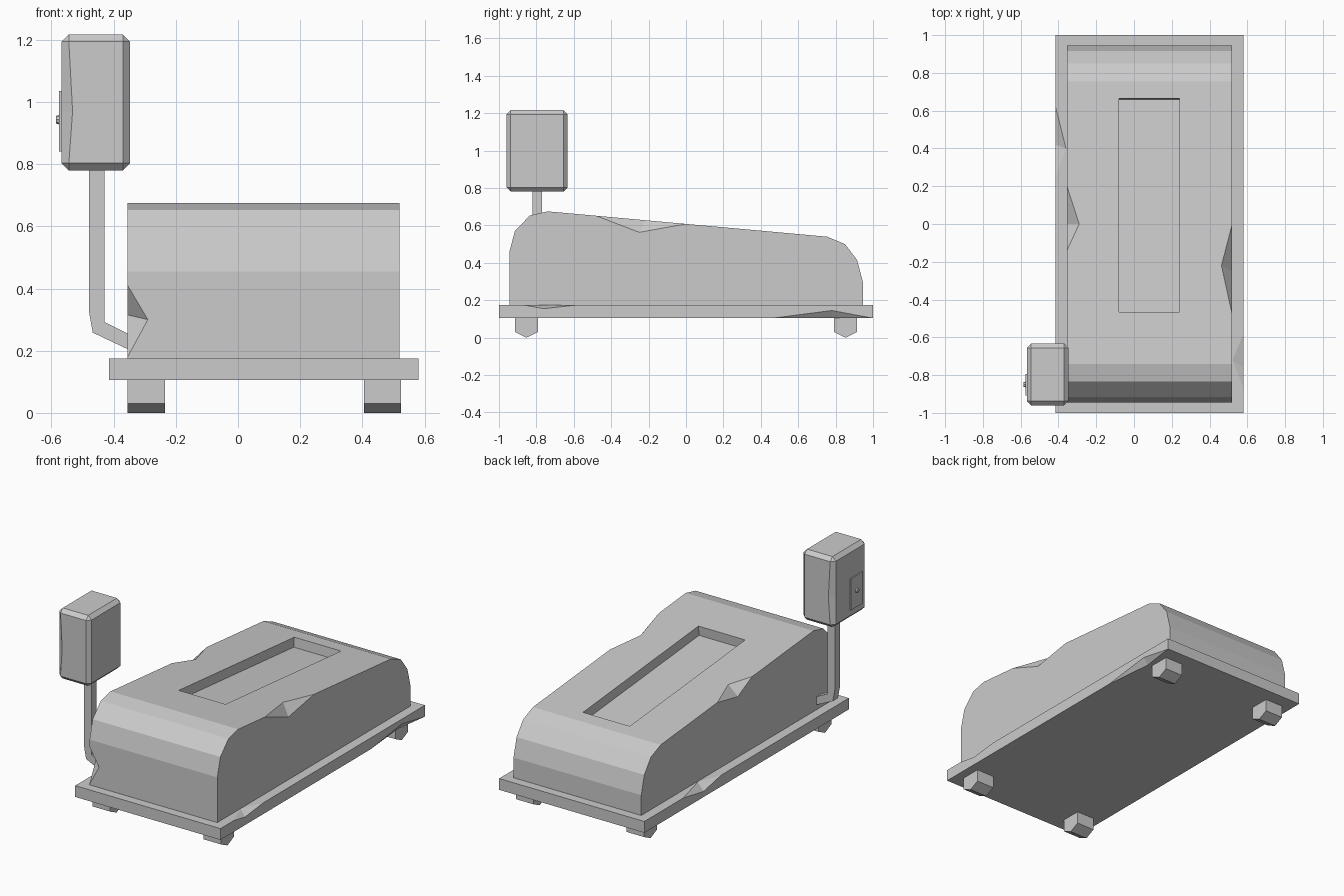
import bpy, bmesh
from mathutils import Vector

old = bpy.data.objects.get("Cube")
if old:
    bpy.data.objects.remove(old, do_unlink=True)

grey = bpy.data.materials.new("plain_grey")
grey.use_nodes = True
GREY = (0.6, 0.6, 0.6, 1)
grey.diffuse_color = GREY
grey.node_tree.nodes["Principled BSDF"].inputs["Base Color"].default_value = GREY


def make(name, bm):
    bmesh.ops.recalc_face_normals(bm, faces=bm.faces)
    mesh = bpy.data.meshes.new(name)
    bm.to_mesh(mesh)
    bm.free()
    mesh.materials.append(grey)
    ob = bpy.data.objects.new(name, mesh)
    bpy.context.collection.objects.link(ob)
    return ob


def prism(name, points, depth):
    """Extrude a planar outline by a vector."""
    bm = bmesh.new()
    face = bm.faces.new([bm.verts.new(p) for p in points])
    ext = bmesh.ops.extrude_face_region(bm, geom=[face], use_keep_orig=True)
    new = [v for v in ext["geom"] if isinstance(v, bmesh.types.BMVert)]
    bmesh.ops.translate(bm, verts=new, vec=depth)
    return make(name, bm)


def box(name, lo, hi):
    (x0, y0, z0), (x1, y1, z1) = lo, hi
    outline = [(x0, y0, z0), (x1, y0, z0), (x1, y1, z0), (x0, y1, z0)]
    return prism(name, outline, (0, 0, z1 - z0))


def apply_all(ob):
    bpy.context.view_layer.objects.active = ob
    for mod in list(ob.modifiers):
        bpy.ops.object.modifier_apply(modifier=mod.name)


def cut(target, cutter):
    cutter.hide_render = True
    mod = target.modifiers.new("cut", 'BOOLEAN')
    mod.operation, mod.solver, mod.object = 'DIFFERENCE', 'EXACT', cutter
    apply_all(target)
    bpy.data.objects.remove(cutter, do_unlink=True)


def chip(target, a, b, c, d):
    """Knock a piece out of edge a-b, down to c and d on the two faces beside it."""
    a, b, c, d = (Vector(p) for p in (a, b, c, d))
    out = (a + b) / 2 + ((a + b) - (c + d)) / 2
    bm = bmesh.new()
    for p in (a, b, c + (c - d) * 0.3, d + (d - c) * 0.3, out):
        bm.verts.new(p)
    bmesh.ops.convex_hull(bm, input=bm.verts)
    cut(target, make("chip_cutter", bm))


# Base slab with worn edges
L, R = -0.415, 0.58
LOW, TOP = 0.105, 0.175
slab = box("base_slab", (L, -1, LOW), (R, 1, TOP))
chip(slab, (R, 0.47, LOW), (R, 0.995, LOW), (R, 0.78, 0.145), (0.55, 0.78, LOW))
chip(slab, (R, -0.87, TOP), (R, -0.58, TOP), (R, -0.76, 0.155), (0.522, -0.72, TOP))
chip(slab, (L, 0.25, TOP), (L, 0.62, TOP), (L, 0.42, 0.14), (-0.36, 0.4, TOP))

# Feet with a blunt point underneath
for x, side in ((-0.355, "right"), (0.405, "left")):
    for y, end in ((-0.853, "front"), (0.853, "back")):
        w = 0.0625
        prism(f"foot_{end}_{side}",
              [(x, y - w, LOW), (x, y - w, 0.03), (x, y, 0),
               (x, y + w, 0.03), (x, y + w, LOW)], (0.12, 0, 0))

# Body: sloping top with rounded front and back
BL, BR, FRONT = -0.355, 0.52, -0.945
SLOPE = -0.0906


def top(y):
    return 0.675 + (y + 0.74) * SLOPE


profile = [(FRONT, TOP), (FRONT, 0.455), (-0.915, 0.57), (-0.835, 0.653), (-0.74, top(-0.74)),
           (0.755, top(0.755)), (0.85, 0.5), (0.915, 0.415), (0.945, 0.3), (0.945, TOP)]
body = prism("body", [(BL, y, z) for y, z in profile], (BR - BL, 0, 0))

# Long tray sunk square to the sloping top
normal = Vector((0, -SLOPE, 1)).normalized()
corners = [Vector((x, y, top(y))) + normal * 0.05
           for x, y in ((-0.08, -0.465), (0.24, -0.465), (0.24, 0.665), (-0.08, 0.665))]
cut(body, prism("tray_cutter", corners, normal * -0.11))

# Chipped body edges
chip(body, (BR, -0.48, top(-0.48)), (BR, 0, top(0)),
     (BR, -0.25, 0.563), (0.463, -0.22, top(-0.22)))
chip(body, (BL, -0.14, top(-0.14)), (BL, 0.2, top(0.2)),
     (BL, 0, 0.55), (-0.29, 0, top(0)))
chip(body, (BL, FRONT, 0.18), (BL, FRONT, 0.41),
     (-0.29, FRONT, 0.3), (BL, -0.88, 0.315))

# Bent arm rising from the side of the body
arm = [(-0.34, 0.198), (-0.467, 0.258), (-0.48, 0.33), (-0.48, 0.8),
       (-0.43, 0.8), (-0.43, 0.293), (-0.34, 0.248)]
prism("support_arm", [(x, -0.82, z) for x, z in arm], (0, 0.05, 0))

# Control box with bevelled, slightly worn edges
control = box("control_box", (-0.567, -0.96, 0.78), (-0.347, -0.633, 1.217))
bevel = control.modifiers.new("bevel", 'BEVEL')
bevel.width, bevel.segments = 0.023, 1
apply_all(control)
bm = bmesh.new()
bm.from_mesh(control.data)
bmesh.ops.bisect_plane(bm, geom=bm.verts[:] + bm.edges[:] + bm.faces[:],
                       plane_co=(0, 0, 0.97), plane_no=(0, 0, 1))
for v in bm.verts:
    if abs(v.co.z - 0.97) < 0.001 and -0.56 < v.co.x < -0.5:
        v.co.x += 0.012
bm.to_mesh(control.data)
bm.free()

# Side panel with a small knob
box("side_panel", (-0.575, -0.908, 0.84), (-0.56, -0.793, 1.035))
bm = bmesh.new()
bmesh.ops.create_cone(bm, cap_ends=True, segments=8, radius1=0.016, radius2=0.012, depth=0.012)
for v in bm.verts:
    v.co = Vector((-0.579 - v.co.z, -0.85 + v.co.x, 0.943 + v.co.y))
make("panel_knob", bm)
